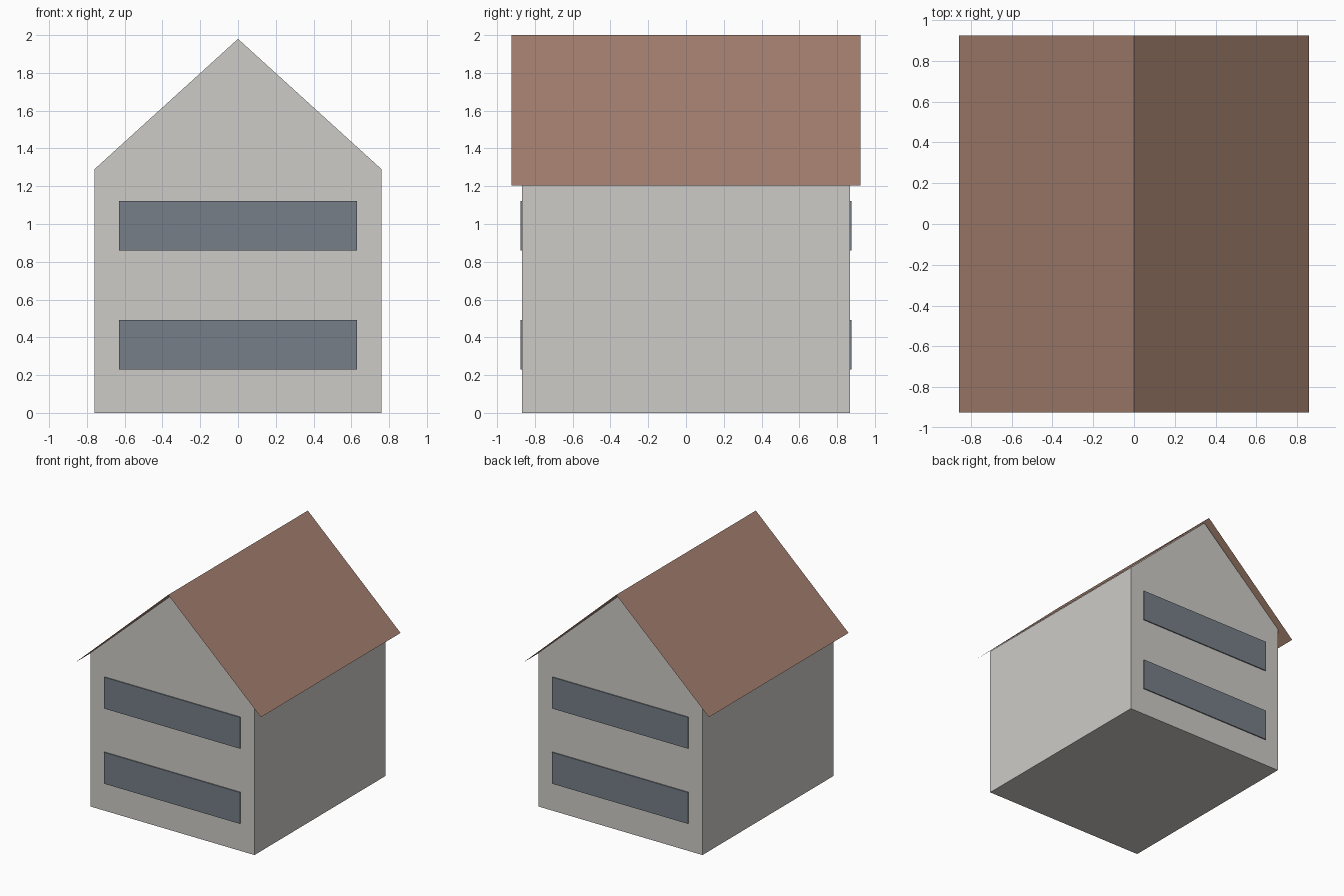
import bpy
import bmesh

cube = bpy.data.objects.get("Cube")
if cube:
    bpy.data.objects.remove(cube, do_unlink=True)


def make_material(name, rgb):
    mat = bpy.data.materials.new(name)
    mat.use_nodes = True
    mat.diffuse_color = (*rgb, 1)
    mat.node_tree.nodes["Principled BSDF"].inputs["Base Color"].default_value = (*rgb, 1)
    return mat


wall_grey = make_material("wall_grey", (0.61, 0.60, 0.57))
roof_brown = make_material("roof_brown", (0.36, 0.21, 0.153))
window_blue = make_material("window_blue_grey", (0.181, 0.209, 0.242))


def extrude_profile(name, points, y0, y1, mat, closed=True):
    """Sweep an x-z profile along y; an open profile gives a thin sheet."""
    bm = bmesh.new()
    front = [bm.verts.new((x, y0, z)) for x, z in points]
    back = [bm.verts.new((x, y1, z)) for x, z in points]
    n = len(points)
    for i in range(n if closed else n - 1):
        j = (i + 1) % n
        bm.faces.new((front[i], back[i], back[j], front[j]))
    if closed:
        bm.faces.new(front)
        bm.faces.new(back[::-1])
        bmesh.ops.recalc_face_normals(bm, faces=bm.faces)
    mesh = bpy.data.meshes.new(name)
    bm.to_mesh(mesh)
    bm.free()
    mesh.materials.append(mat)
    obj = bpy.data.objects.new(name, mesh)
    bpy.context.collection.objects.link(obj)
    return obj


# House body with gable ends
W, D, EAVE = 0.76, 0.867, 1.29
extrude_profile("house_walls",
                [(-W, 0), (W, 0), (W, EAVE), (0, 1.98), (-W, EAVE)],
                -D, D, wall_grey)

# Overhanging sheet roof, normals up
extrude_profile("roof", [(-0.86, 1.204), (0, 2.0), (0.86, 1.204)],
                -0.925, 0.925, roof_brown, closed=False)

# Ribbon windows on both gable ends
for end, side in (("front", -1), ("back", 1)):
    for level, z in (("lower", 0.23), ("upper", 0.86)):
        y0, y1 = sorted((side * (D - 0.001), side * (D + 0.0085)))
        extrude_profile(f"{end}_{level}_window",
                        [(-0.63, z), (0.63, z), (0.63, z + 0.263), (-0.63, z + 0.263)],
                        y0, y1, window_blue)
